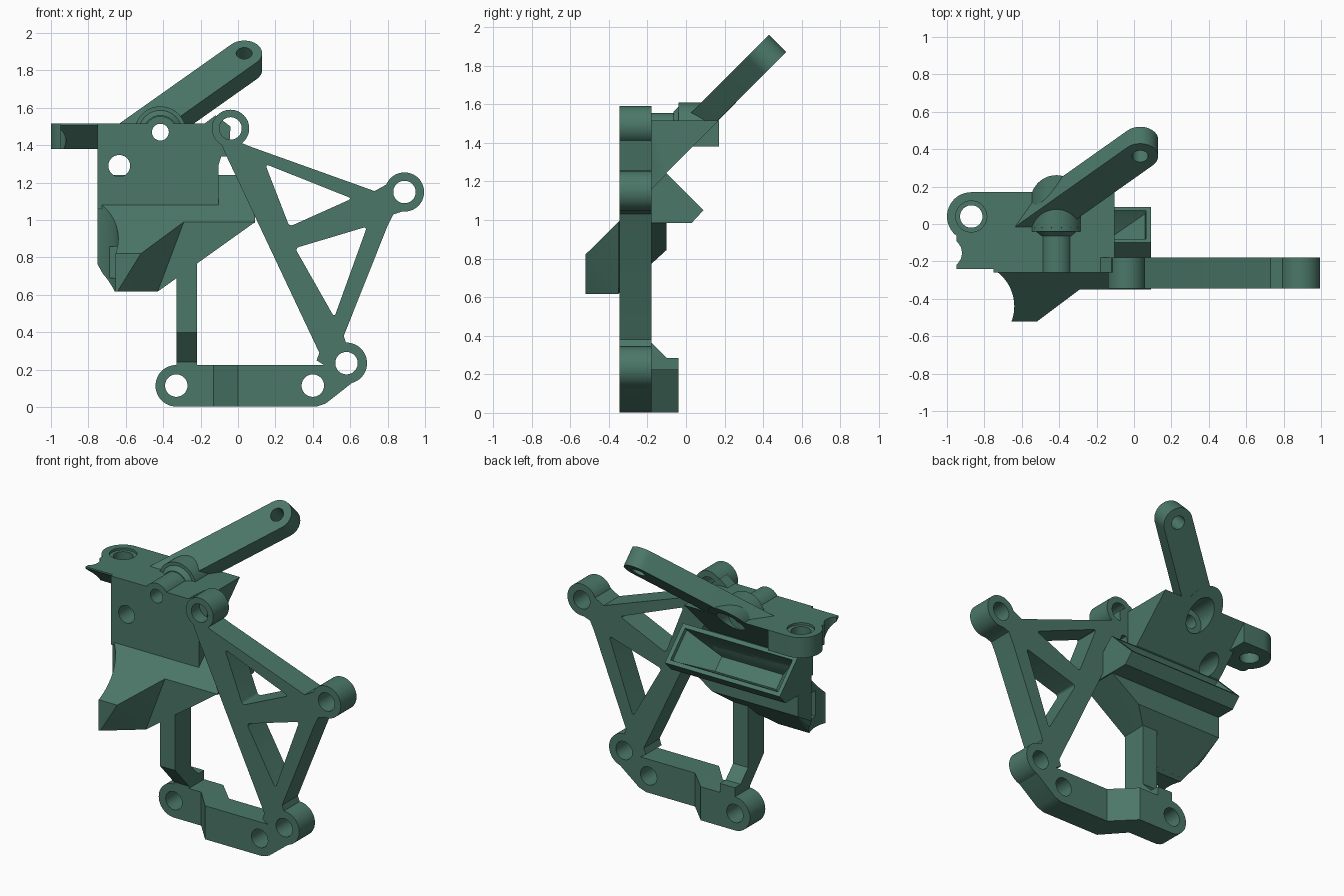
import bpy, bmesh, math
from mathutils import Vector, Matrix

if "Cube" in bpy.data.objects:
    bpy.data.objects.remove(bpy.data.objects["Cube"])

green = bpy.data.materials.new("muted green")
green.diffuse_color = (0.07, 0.185, 0.14, 1)
green.use_nodes = True
green.node_tree.nodes["Principled BSDF"].inputs["Base Color"].default_value = green.diffuse_color


def finish(name, bm):
    bmesh.ops.recalc_face_normals(bm, faces=bm.faces)
    me = bpy.data.meshes.new(name)
    bm.to_mesh(me)
    bm.free()
    me.materials.append(green)
    ob = bpy.data.objects.new(name, me)
    bpy.context.collection.objects.link(ob)
    return ob


def place(p, axis, t):
    return {'x': (t, p[0], p[1]), 'y': (p[0], t, p[1]), 'z': (p[0], p[1], t)}[axis]


def prism(name, pts, axis, a, b, rounding=0):
    """Extrude a 2D outline along an axis from a to b."""
    bm = bmesh.new()
    lo = [bm.verts.new(place(p, axis, a)) for p in pts]
    hi = [bm.verts.new(place(p, axis, b)) for p in pts]
    n = len(pts)
    bm.faces.new(lo)
    bm.faces.new(hi[::-1])
    for i in range(n):
        bm.faces.new((lo[i], hi[i], hi[(i + 1) % n], lo[(i + 1) % n]))
    bmesh.ops.recalc_face_normals(bm, faces=bm.faces)
    if rounding:
        edges = [bm.edges.get((lo[i], hi[i])) for i in range(n)]
        bmesh.ops.bevel(bm, geom=edges, offset=rounding, segments=5, profile=0.5, affect='EDGES')
    return finish(name, bm)


def rod(name, c, r, axis, a, b, n=48):
    pts = [(c[0] + r * math.cos(2 * math.pi * i / n), c[1] + r * math.sin(2 * math.pi * i / n))
           for i in range(n)]
    return prism(name, pts, axis, a, b)


def hull(name, pts):
    bm = bmesh.new()
    for p in pts:
        bm.verts.new(p)
    res = bmesh.ops.convex_hull(bm, input=bm.verts)
    bmesh.ops.delete(bm, geom=[v for v in bm.verts if not v.link_faces], context='VERTS')
    bmesh.ops.dissolve_limit(bm, angle_limit=0.01, verts=bm.verts, edges=bm.edges)
    return finish(name, bm)


def boolean(ob, tool, op, keep=False):
    m = ob.modifiers.new("bool", 'BOOLEAN')
    m.operation, m.object, m.solver = op, tool, 'EXACT'
    bpy.context.view_layer.update()
    me = bpy.data.meshes.new_from_object(ob.evaluated_get(bpy.context.evaluated_depsgraph_get()))
    ob.modifiers.clear()
    ob.data = me
    if not keep:
        bpy.data.objects.remove(tool)


def cut(obs, tool):
    for ob in obs:
        boolean(ob, tool, 'DIFFERENCE', True)
    bpy.data.objects.remove(tool)


def join(ob, *tools):
    for t in tools:
        boolean(ob, t, 'UNION')


F0, F1 = -0.345, -0.18   # depth range of the flat frame

# Triangular truss frame with round bosses
frame = prism("truss_frame", [(-0.09, 1.41), (0.0, 1.42), (0.06, 1.395), (0.73, 1.155), (0.83, 1.21),
                              (0.92, 1.06), (0.83, 1.03), (0.8, 0.97), (0.565, 0.38), (0.63, 0.2),
                              (0.5, 0.2), (0.42, 0.25), (0.435, 0.29), (-0.07, 1.36)], 'y', F0, F1)
bosses = [((-0.04, 1.49), 0.1), ((0.89, 1.15), 0.105), ((0.58, 0.235), 0.11)]
for c, r in bosses:
    join(frame, rod("boss", c, r, 'y', F0, F1))
for tri in ([(0.145, 1.3), (0.61, 1.115), (0.275, 0.965)], [(0.305, 0.85), (0.69, 0.965), (0.515, 0.48)]):
    cut([frame], prism("window", tri, 'y', -0.5, 0, 0.022))

# Bottom bar with a step back toward its left end
bar = prism("bottom_bar", [(-0.33, -0.2), (-0.13, -0.2), (0.0, F0), (0.7, F0), (0.7, F1),
                           (0.06, F1), (-0.08, -0.04), (-0.33, -0.04)], 'z', 0.003, 0.225)
side = prism("bar_outline", [(-0.6, -0.1), (0.42, -0.1), (0.42, 0.003), (0.47, 0.02), (0.655, 0.165),
                             (0.56, 0.3), (-0.6, 0.3)], 'y', -1, 1)
boolean(bar, side, 'INTERSECT')
join(bar, rod("bar_end", (-0.33, 0.114), 0.111, 'y', -0.2, -0.04))

# Upright strut between bar and duct
strut = prism("upright_strut", [(F0, 0.82), (F0, 0.4), (-0.2, 0.24), (-0.2, 0.15), (-0.04, 0.15),
                                (-0.04, 0.285), (-0.1, 0.285), (F1, 0.365), (F1, 0.82)], 'x', -0.33, -0.22)
for c in [b[0] for b in bosses] + [(-0.33, 0.115), (0.4, 0.115)]:
    cut([frame, bar, strut], rod("bolt_hole", c, 0.06, 'y', -1, 0.3))

# Main body: slab with a slanted underside
body = prism("main_body", [(-0.26, 1.515), (0.17, 1.515), (-0.1, 1.245), (-0.1, 1.1), (-0.26, 1.06)],
             'x', -0.75, -0.105)
join(body, prism("frame_web", [(-0.2, 1.5), (-0.12, 1.56), (-0.04, 1.5), (-0.05, 1.34), (-0.09, 1.34),
                               (-0.12, 1.24), (-0.2, 1.24)], 'y', -0.26, F1))

# Side ear with a wedge shaped lip
ear = prism("side_ear", [(-0.95, -0.06), (-0.72, -0.06), (-0.72, 0.17), (-0.87, 0.17), (-0.95, 0.1)],
            'z', 1.38, 1.515)
lip = prism("ear_lip", [(-0.24, 1.515), (-0.24, 1.505), (-0.11, 1.38), (-0.02, 1.38), (-0.02, 1.515)],
            'x', -0.95, -0.72)
join(ear, rod("ear_round", (-0.87, 0.04), 0.13, 'z', 1.38, 1.515), lip)
cut([ear], rod("notch", (-1.0, -0.155), 0.08, 'z', 1, 2))
cut([ear, body], rod("ear_hole", (-0.87, 0.04), 0.06, 'z', 1, 2))
cut([ear], rod("ear_recess", (-0.87, 0.04), 0.083, 'z', 1.5, 2))

# Slanted arm with rounded end, drawn flat and tilted by 45 degrees
s = math.sqrt(0.5)
half = 0.096
arc = [(half * math.cos(math.radians(a)), half * math.sin(math.radians(a))) for a in range(-45, 136, 10)]
back = [(-0.6 - half * s, -0.6 + half * s), (-0.6 + half * s, -0.6 - half * s)]
arm = prism("slanted_arm", arc + back, 'z', -0.127, 0)
cut([arm], rod("arm_hole", (0, 0), 0.043, 'z', -1, 1))
arm.data.transform(Matrix.Translation((0.033, 0.362, 1.892)) @ Matrix.Rotation(math.radians(45), 4, 'X'))

# Screw tunnel on top of the body
tunnel = rod("screw_tunnel", (-0.415, 1.47), 0.085, 'y', -0.26, 0.0)
collar = rod("screw_collar", (-0.415, 1.47), 0.138, 'y', -0.04, 0.3)
flare = hull("collar_flare", [(-0.415 + r * math.cos(i * math.pi / 16), y, 1.47 + r * math.sin(i * math.pi / 16))
                              for r, y in ((0.138, -0.02), (0.09, -0.065)) for i in range(32)])
join(tunnel, collar, flare)
cut([tunnel], prism("underside_cutter", [(-0.8, 0.547), (0.8, 2.147), (0.8, 0.547)], 'x', -2, 1))
cut([body, tunnel, arm], rod("screw_hole", (-0.415, 1.47), 0.045, 'y', -1, 1))
cut([body, tunnel, arm], rod("screw_recess", (-0.415, 1.47), 0.085, 'y', 0.03, 1))
cut([body], rod("small_hole", (-0.635, 1.29), 0.058, 'y', -1, 1))

# Air duct: slanted intake, tapered lower shell, pointed nozzle
intake = prism("duct_intake", [(-0.35, 0.99), (-0.1, 1.24), (0.09, 1.05), (0.03, 0.985), (-0.35, 0.985)],
               'x', -0.75, 0.092)
shell = hull("duct_shell", [(x, -0.35, z) for x, z in ((-0.75, 0.99), (0.092, 0.99), (-0.22, 0.775), (-0.43, 0.617),
                                                       (-0.66, 0.617), (-0.71, 0.645), (-0.75, 0.7))]
             + [(x, -0.1, z) for x, z in ((-0.75, 0.99), (0.092, 0.99), (-0.12, 0.845), (-0.75, 0.845))])
nozzle = hull("duct_nozzle", [(x, -0.522, z) for x, z in ((-0.72, 0.617), (-0.72, 0.82), (-0.52, 0.82), (-0.645, 0.617))]
              + [(x, -0.35, z) for x, z in ((-0.75, 0.99), (-0.29, 0.99), (-0.43, 0.617), (-0.66, 0.617), (-0.75, 0.7))]
              + [(-0.75, -0.33, 0.99), (-0.3, -0.33, 0.99), (-0.45, -0.33, 0.635), (-0.66, -0.33, 0.635)])
cut([shell, nozzle, intake], rod("round_clearance", (-0.87, -0.44), 0.23, 'z', 0.4, 1.2, 64))

# Funnel pocket in the intake and outlet slot in the nozzle
mid, nrm, tan = Vector((0, -0.005, 1.145)), Vector((0, s, s)), Vector((0, s, -s))
funnel = []
for d, w, x0, x1 in ((0.03, 0.112, -0.73, 0.07), (-0.02, 0.105, -0.72, 0.06), (-0.17, 0.05, -0.6, -0.15)):
    for x in (x0, x1):
        for k in (-w, w):
            funnel.append(mid + nrm * d + tan * k + Vector((x, 0, 0)))
cut([intake, shell, body], hull("funnel_cutter", funnel))
cut([shell, nozzle], prism("outlet_cutter", [(-0.44, 0.69), (-0.3, 0.69), (-0.3, 0.86), (-0.44, 0.86)],
                           'x', -0.9, -0.56))

# Smooth the round walls, keep hard edges
bpy.ops.object.select_all(action='DESELECT')
for ob in bpy.context.collection.objects:
    ob.select_set(True)
bpy.context.view_layer.objects.active = body
bpy.ops.object.shade_smooth_by_angle(angle=math.radians(25))
